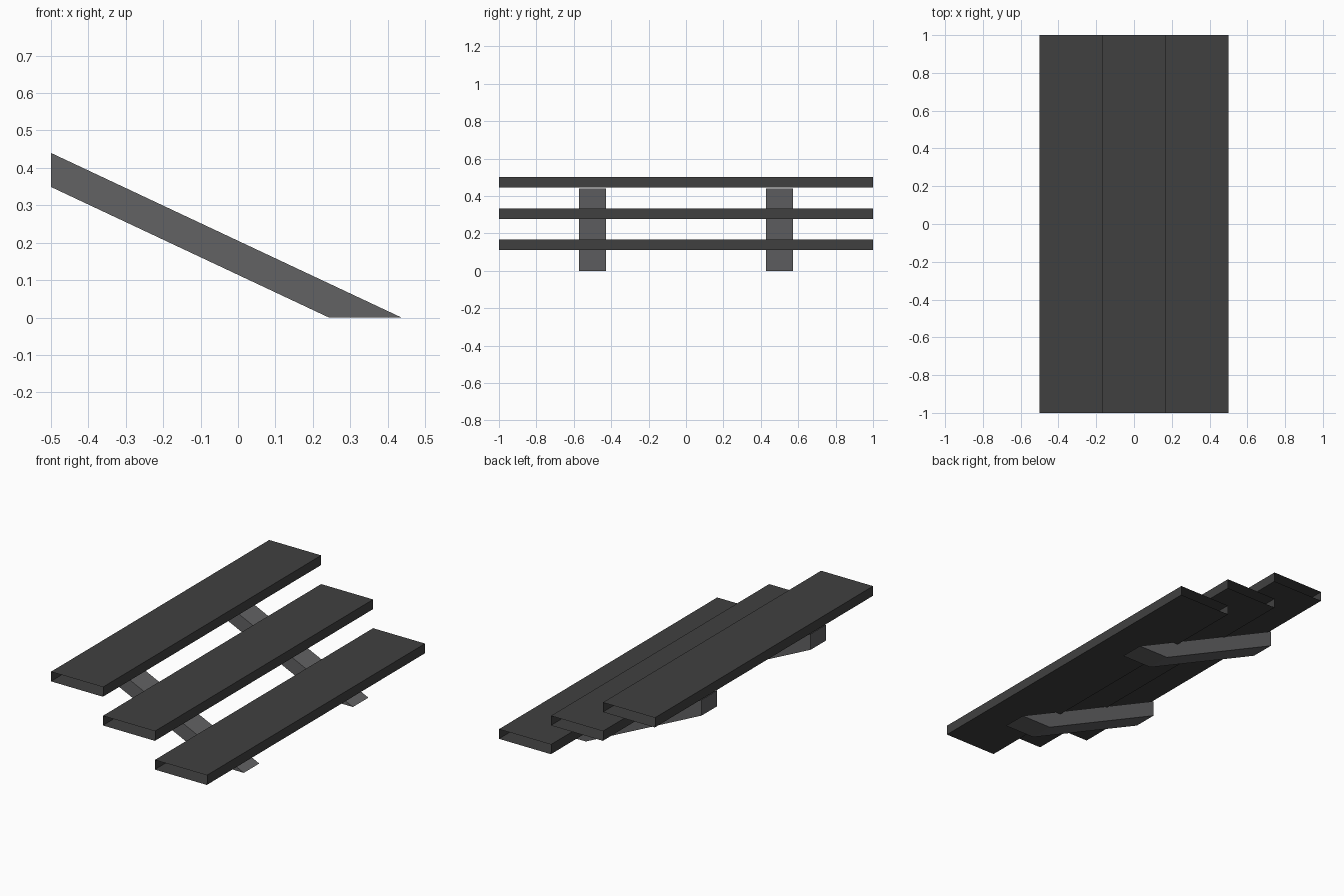
import bpy

if "Cube" in bpy.data.objects:
    bpy.data.objects.remove(bpy.data.objects["Cube"])


def material(name, value):
    m = bpy.data.materials.new(name)
    m.diffuse_color = (*value, 1.0)
    m.use_nodes = True
    m.node_tree.nodes["Principled BSDF"].inputs["Base Color"].default_value = m.diffuse_color
    return m


tread_mat = material("dark grey", (0.051, 0.051, 0.051))
stringer_mat = material("mid grey", (0.122, 0.122, 0.126))


def extrude_profile(name, profile, y0, y1, mat, capped):
    """Sweep a counter-clockwise (x, z) profile along y, with or without end caps."""
    n = len(profile)
    verts = [(x, y, z) for y in (y0, y1) for x, z in profile]
    faces = [(i, i + n, (i + 1) % n + n, (i + 1) % n) for i in range(n)]
    if capped:
        faces.append(tuple(range(n)))
        faces.append(tuple(reversed(range(n, 2 * n))))
    mesh = bpy.data.meshes.new(name)
    mesh.from_pydata(verts, [], faces)
    mesh.materials.append(mat)
    obj = bpy.data.objects.new(name, mesh)
    bpy.context.collection.objects.link(obj)
    return obj


# Treads: three boards, open at both ends, each one step lower
STEP_X, STEP_Z, THICK = 1 / 3, 1 / 6, 0.056
for i in range(3):
    x0, x1 = -0.5 + i * STEP_X, -0.5 + (i + 1) * STEP_X
    top = 0.5 - i * STEP_Z
    bottom = top - THICK
    extrude_profile(f"tread_{i + 1}",
                    [(x0, bottom), (x1, bottom), (x1, top), (x0, top)],
                    -1.0, 1.0, tread_mat, capped=False)

# Stringers: two sloping beams cut flat at the floor and upright at the back
beam = [(-0.5, 0.349), (0.243, 0.0), (0.437, 0.0), (-0.5, 0.44)]
for side, y in (("front", -0.5), ("back", 0.5)):
    extrude_profile(f"{side}_stringer", beam, y - 0.071, y + 0.071,
                    stringer_mat, capped=True)
